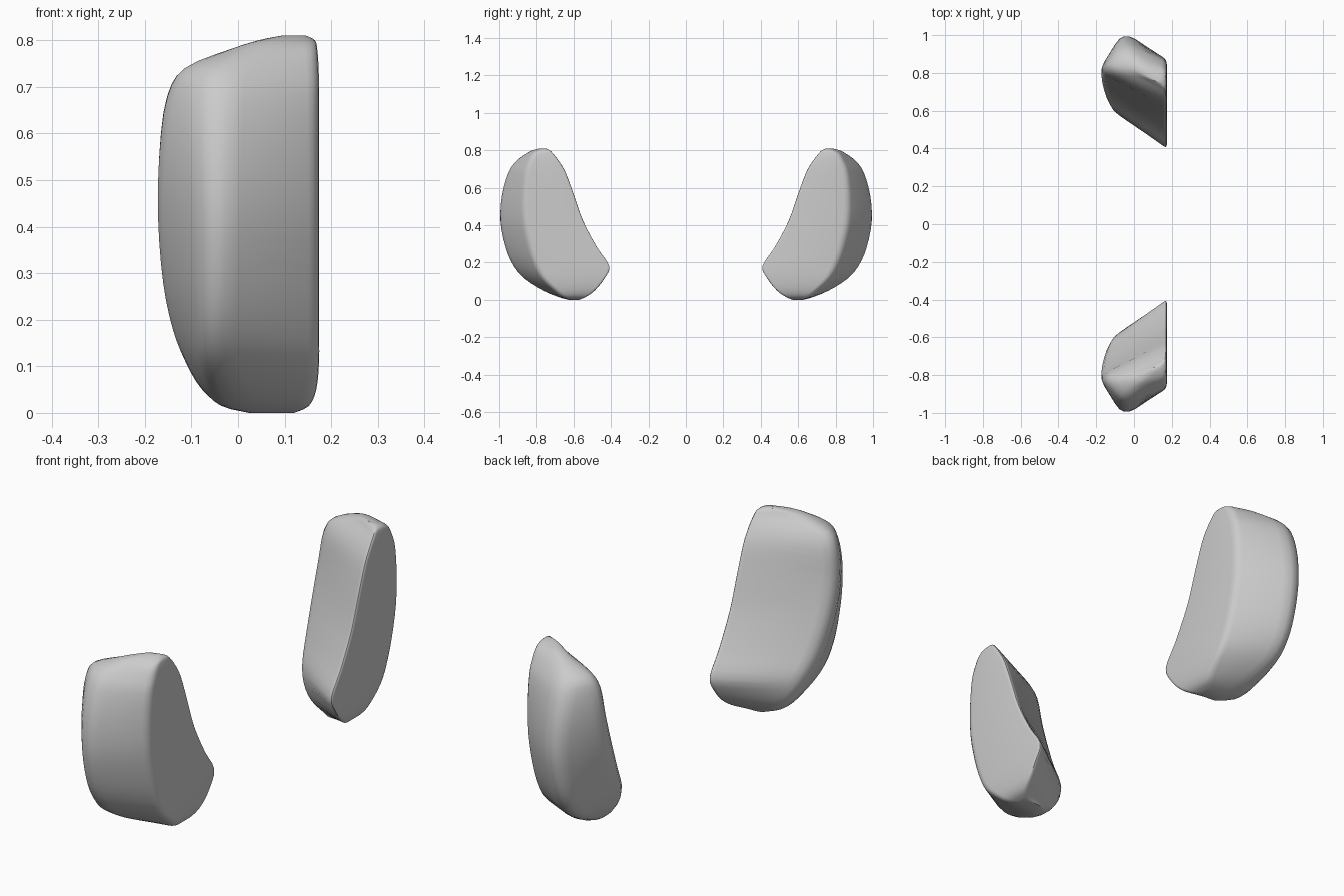
import bpy, bmesh
from mathutils import Vector

if "Cube" in bpy.data.objects:
    bpy.data.objects.remove(bpy.data.objects["Cube"])

# Four-cornered cross-sections up the pad:
# z, flat-face x, inner edge y, outer edge y, ridge x, ridge y, back corner x, back corner y
ROWS = [
    (0.000, .12, .57, .62, .03, .63, .02, .57),
    (0.015, .152, .53, .66, -.03, .69, -.04, .59),
    (0.05, .168, .48, .70, -.05, .785, -.09, .59),
    (0.11, .174, .43, .76, -.07, .885, -.125, .60),
    (0.18, .174, .40, .80, -.07, .95, -.155, .64),
    (0.28, .174, .465, .835, -.065, .995, -.18, .70),
    (0.42, .174, .54, .865, -.06, 1.022, -.195, .76),
    (0.56, .174, .59, .87, -.06, 1.012, -.195, .80),
    (0.68, .174, .635, .86, -.06, .975, -.18, .81),
    (0.74, .173, .67, .84, -.05, .93, -.14, .82),
    (0.78, .17, .70, .82, .0, .87, -.03, .81),
    (0.80, .165, .72, .79, .05, .83, .04, .785),
    (0.81, .145, .745, .765, .10, .785, .09, .765),
]
RADII = (.022, .028, .08, .075)


def spline(rows, steps):
    """Smoothly interpolate between the section rows."""
    out = []
    for i in range(len(rows) - 1):
        p0, p1, p2 = rows[max(i - 1, 0)], rows[i], rows[i + 1]
        p3 = rows[min(i + 2, len(rows) - 1)]
        for k in range(steps):
            t = k / steps
            out.append([b + .5 * t * (c - a + t * (2*a - 5*b + 4*c - d + t * (3*(b - c) + d - a)))
                        for a, b, c, d in zip(p0, p1, p2, p3)])
    return out + [list(rows[-1])]


def ring(row, segs=5):
    """Quadrilateral section with rounded corners."""
    z, fx, ay, by, cx, cy, dx, dy = row
    pts = [Vector((fx, ay, z)), Vector((fx, by, z)), Vector((cx, cy, z)), Vector((dx, dy, z))]
    out = []
    for i, p in enumerate(pts):
        a, b = pts[i - 1] - p, pts[(i + 1) % 4] - p
        p1 = p + a.normalized() * min(RADII[i], a.length * .42)
        p2 = p + b.normalized() * min(RADII[i], b.length * .42)
        for k in range(segs):
            t = k / (segs - 1)
            out.append(p1 * (1 - t)**2 + p * 2 * t * (1 - t) + p2 * t * t)
    return out


# Loft one pad
bm = bmesh.new()
loops = [[bm.verts.new(v) for v in ring(r)] for r in spline(ROWS, 3)]
n = len(loops[0])
for lo, hi in zip(loops, loops[1:]):
    for i in range(n):
        j = (i + 1) % n
        bm.faces.new((lo[i], lo[j], hi[j], hi[i]))
bm.faces.new(loops[0][::-1])
bm.faces.new(loops[-1])
bmesh.ops.recalc_face_normals(bm, faces=bm.faces)
mesh = bpy.data.meshes.new("side_pads")
bm.to_mesh(mesh)
bm.free()
pads = bpy.data.objects.new("side_pads", mesh)
bpy.context.collection.objects.link(pads)

# Mirror to the other side
mod = pads.modifiers.new("mirror", 'MIRROR')
mod.use_axis = (False, True, False)

bpy.context.view_layer.objects.active = pads
pads.select_set(True)
bpy.ops.object.shade_smooth_by_angle(angle=0.6)
